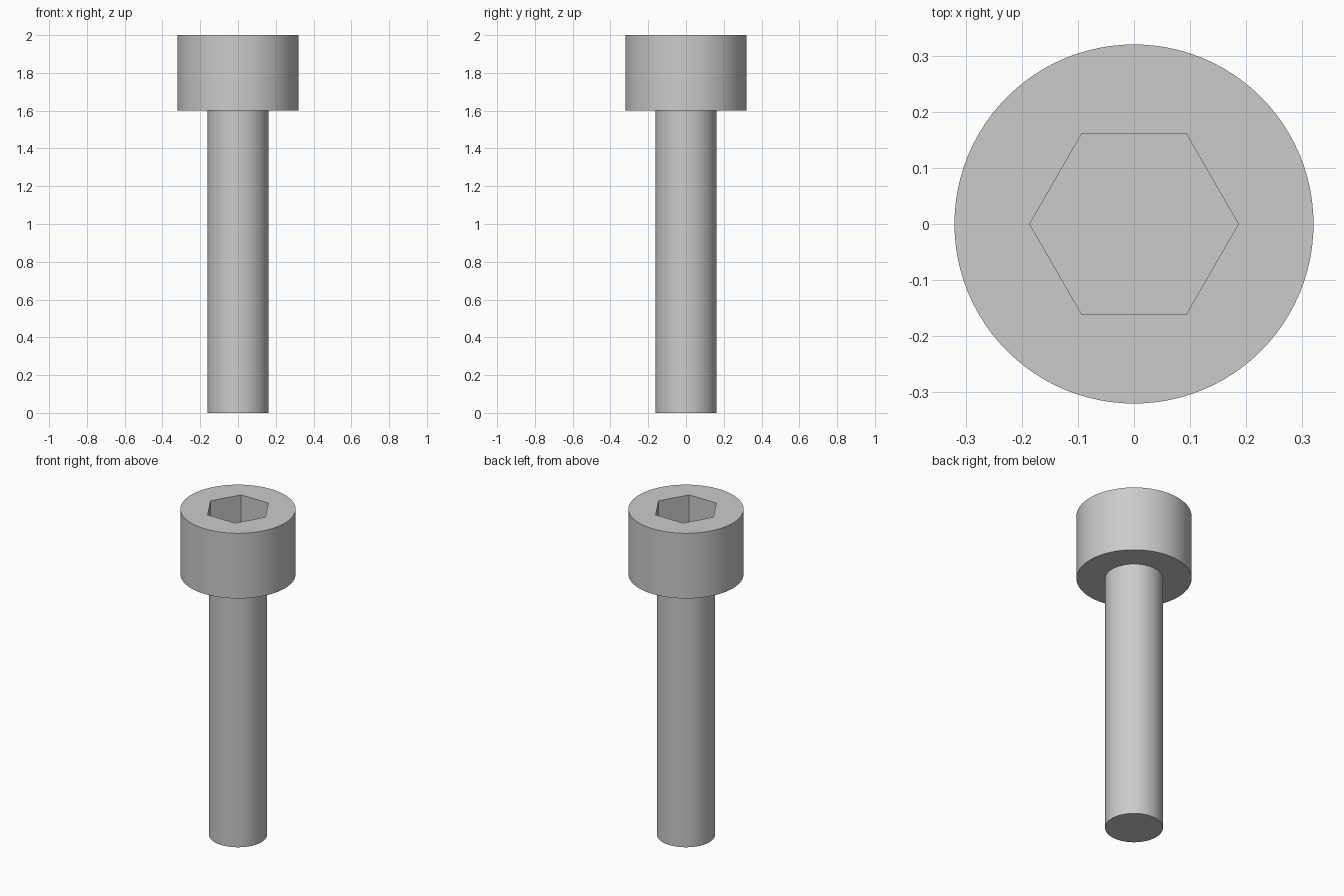
import bpy, bmesh, math

cube = bpy.data.objects.get("Cube")
if cube:
    bpy.data.objects.remove(cube, do_unlink=True)

HEAD_R, SHANK_R, SOCKET_R = 0.32, 0.161, 0.186
HEAD_BASE, TOP, SOCKET_DEPTH = 1.6, 2.0, 0.2
ROUND = 96

steel = bpy.data.materials.new("grey steel")
steel.use_nodes = True
colour = (0.6, 0.6, 0.6, 1)
steel.diffuse_color = colour
steel.node_tree.nodes["Principled BSDF"].inputs["Base Color"].default_value = colour


def ring(bm, radius, z, sides):
    """Closed loop of edges around the z axis."""
    verts = [bm.verts.new((radius * math.cos(math.tau * i / sides),
                           radius * math.sin(math.tau * i / sides), z))
             for i in range(sides)]
    edges = [bm.edges.new((verts[i - 1], verts[i])) for i in range(sides)]
    return verts, edges


def wall(bm, a, b):
    """Quads between two rings with the same number of sides."""
    for i in range(len(a)):
        bm.faces.new((a[i - 1], a[i], b[i], b[i - 1]))


bm = bmesh.new()

# Shank
tip, _ = ring(bm, SHANK_R, 0, ROUND)
neck, _ = ring(bm, SHANK_R, HEAD_BASE, ROUND)
bm.faces.new(tip)
wall(bm, tip, neck)

# Head underside and side
under, _ = ring(bm, HEAD_R, HEAD_BASE, ROUND)
rim, rim_edges = ring(bm, HEAD_R, TOP, ROUND)
wall(bm, neck, under)
wall(bm, under, rim)

# Hexagonal socket and the flat top around it
mouth, mouth_edges = ring(bm, SOCKET_R, TOP, 6)
floor, _ = ring(bm, SOCKET_R, TOP - SOCKET_DEPTH, 6)
wall(bm, mouth, floor)
bm.faces.new(floor)
bmesh.ops.triangle_fill(bm, use_beauty=True, edges=rim_edges + mouth_edges)
bmesh.ops.recalc_face_normals(bm, faces=bm.faces)

mesh = bpy.data.meshes.new("socket_head_bolt")
bm.to_mesh(mesh)
bm.free()
mesh.materials.append(steel)
bolt = bpy.data.objects.new("socket_head_bolt", mesh)
bpy.context.collection.objects.link(bolt)

# Smooth round walls, sharp rims
bpy.ops.object.select_all(action="DESELECT")
bolt.select_set(True)
bpy.context.view_layer.objects.active = bolt
bpy.ops.object.shade_smooth_by_angle(angle=math.radians(30))
